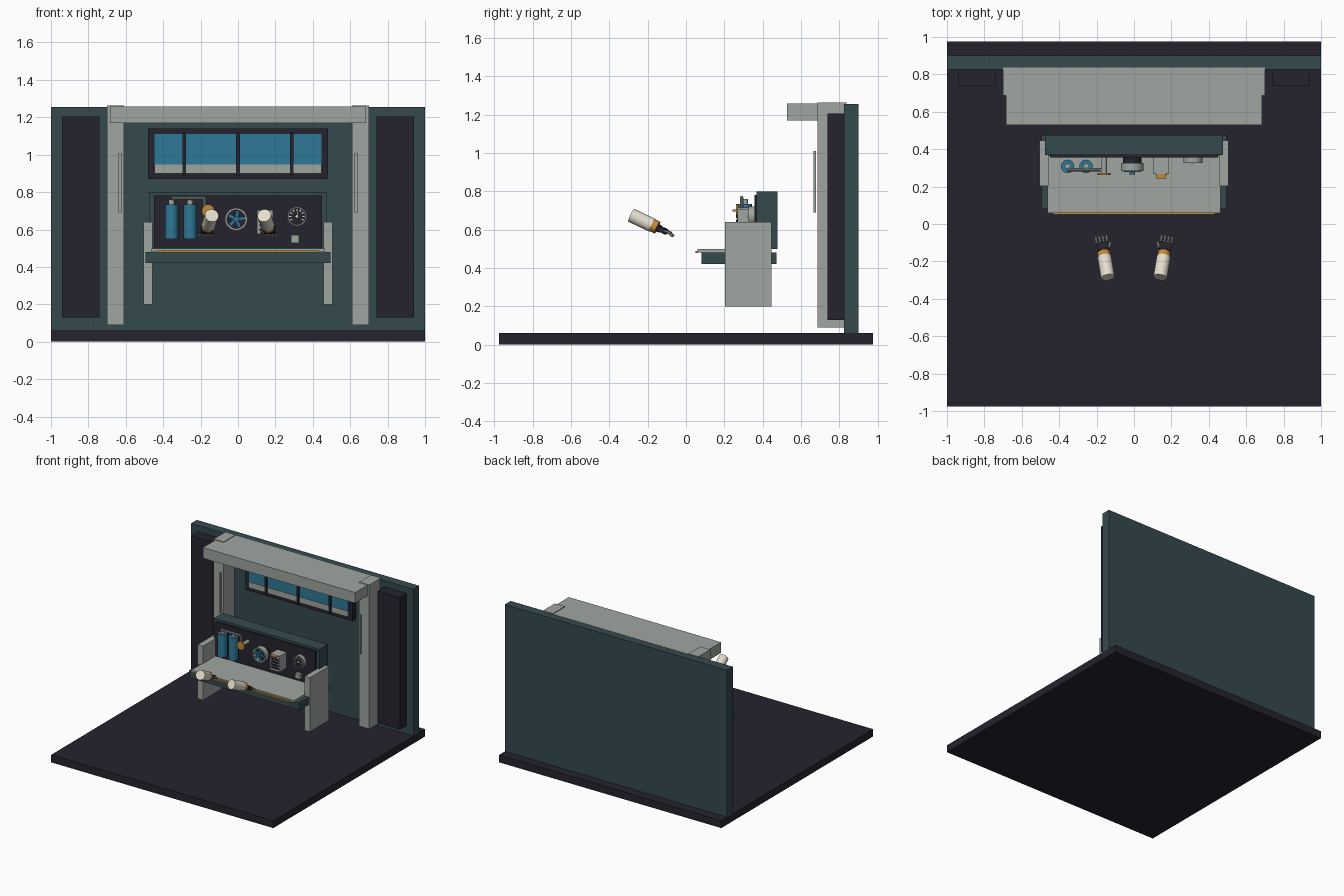
import bpy, bmesh, math
from mathutils import Vector, Matrix

cube = bpy.data.objects.get("Cube")
if cube:
    bpy.data.objects.remove(cube, do_unlink=True)


def material(name, r, g, b):
    m = bpy.data.materials.new(name)
    m.use_nodes = True
    m.diffuse_color = (r, g, b, 1)
    bsdf = next(n for n in m.node_tree.nodes if n.type == 'BSDF_PRINCIPLED')
    bsdf.inputs["Base Color"].default_value = (r, g, b, 1)
    return m


DARK = material("dark navy", 0.018, 0.017, 0.027)
TEAL = material("dark teal", 0.036, 0.068, 0.076)
GRAY = material("light gray", 0.35, 0.38, 0.355)
BLUE = material("blue", 0.028, 0.19, 0.31)
ORANGE = material("orange", 0.55, 0.25, 0.04)
CREAM = material("cream", 0.78, 0.73, 0.61)


def finish(bm, name, mat, smooth=False):
    mesh = bpy.data.meshes.new(name)
    bm.to_mesh(mesh)
    bm.free()
    mesh.materials.append(mat)
    ob = bpy.data.objects.new(name, mesh)
    bpy.context.collection.objects.link(ob)
    if smooth:
        bpy.ops.object.select_all(action='DESELECT')
        ob.select_set(True)
        bpy.context.view_layer.objects.active = ob
        bpy.ops.object.shade_smooth_by_angle(angle=math.radians(35))
    return ob


def box(name, x, y, z, mat, frame=None):
    """Box from three (low, high) ranges, optionally placed in a frame."""
    bm = bmesh.new()
    size = [b - a for a, b in (x, y, z)]
    mid = [(a + b) / 2 for a, b in (x, y, z)]
    mtx = Matrix.Translation(mid) @ Matrix.Diagonal(size + [1])
    bmesh.ops.create_cube(bm, size=1, matrix=(frame or Matrix()) @ mtx)
    return finish(bm, name, mat)


def rod(name, a, b, r, mat, sides=24):
    """Cylinder between two points."""
    a, b = Vector(a), Vector(b)
    mtx = Matrix.Translation((a + b) / 2) @ (b - a).to_track_quat('Z', 'Y').to_matrix().to_4x4()
    bm = bmesh.new()
    bmesh.ops.create_cone(bm, cap_ends=True, segments=sides, radius1=r, radius2=r,
                          depth=(b - a).length, matrix=mtx)
    return finish(bm, name, mat, sides > 6)


def tube_ring(name, x, z, y, outer, inner, mat, sides=32):
    """Flat-sided ring facing the front, spanning the y range."""
    bm = bmesh.new()
    profile = [(inner, y[0]), (outer, y[0]), (outer, y[1]), (inner, y[1])]
    loops = []
    for i in range(sides):
        a = math.tau * i / sides
        loops.append([bm.verts.new((x + r * math.cos(a), d, z + r * math.sin(a)))
                      for r, d in profile])
    for i in range(sides):
        p, q = loops[i], loops[(i + 1) % sides]
        for k in range(4):
            bm.faces.new((p[k], q[k], q[(k + 1) % 4], p[(k + 1) % 4]))
    bmesh.ops.recalc_face_normals(bm, faces=bm.faces)
    return finish(bm, name, mat, True)


def sym(s, lo, hi):
    return tuple(sorted((s * lo, s * hi)))


# Room shell
box("floor", (-1, 1), (-0.975, 0.975), (0, 0.06), DARK)
box("back_wall", (-1, 1), (0.825, 0.9), (0.06, 1.255), TEAL)
box("overhead_beam", (-0.685, 0.685), (0.528, 0.838), (1.17, 1.257), GRAY)
for s, side in ((-1, "right"), (1, "left")):
    box(side + "_wall_panel", sym(s, 0.74, 0.94), (0.738, 0.83), (0.13, 1.205), DARK)
    box(side + "_pillar", sym(s, 0.61, 0.7), (0.687, 0.838), (0.09, 1.262), GRAY)
    box(side + "_pillar_strip", sym(s, 0.622, 0.638), (0.665, 0.677), (0.69, 1.01), GRAY)

# Window
box("window_frame", (-0.482, 0.482), (0.785, 0.83), (0.87, 1.14), DARK)
box("window_glass", (-0.447, 0.447), (0.778, 0.786), (0.9, 1.11), BLUE)
box("window_lower_band", (-0.447, 0.447), (0.774, 0.78), (0.9, 0.947), GRAY)
for i in (-1, 0, 1):
    box("window_mullion", (i * 0.288 - 0.01, i * 0.288 + 0.01), (0.766, 0.79),
        (0.89, 1.12), DARK)

# Workbench
box("bench_shelf", (-0.495, 0.495), (0.08, 0.472), (0.42, 0.48), TEAL)
box("bench_top", (-0.463, 0.463), (0.06, 0.365), (0.48, 0.498), GRAY)
box("bench_edge_strip", (-0.433, 0.433), (0.05, 0.061), (0.477, 0.488), ORANGE)
box("console_back", (-0.475, 0.475), (0.368, 0.477), (0.498, 0.8), TEAL)
box("console_face", (-0.45, 0.45), (0.356, 0.37), (0.505, 0.782), DARK)
for s, side in ((-1, "right"), (1, "left")):
    box(side + "_bench_support", sym(s, 0.457, 0.505), (0.203, 0.447), (0.2, 0.64), GRAY)

# Twin tanks with necks and a connecting pipe
for x in (-0.355, -0.256):
    rod("tank", (x, 0.308, 0.55), (x, 0.308, 0.735), 0.036, BLUE, 20)
    rod("tank_neck", (x, 0.308, 0.735), (x, 0.308, 0.76), 0.016, GRAY, 12)
path = [(-0.355, 0.29, 0.768), (-0.178, 0.29, 0.768), (-0.178, 0.29, 0.7)]
for a, b in zip(path, path[1:]):
    rod("tank_pipe", a, b, 0.009, GRAY, 10)

# Valve
rod("valve_body", (-0.16, 0.356, 0.7), (-0.16, 0.27, 0.7), 0.015, GRAY, 12)
rod("valve_wheel", (-0.16, 0.272, 0.7), (-0.16, 0.261, 0.7), 0.034, ORANGE, 20)

# Fan: rim, backing, blue blades and hub
FX, FZ = -0.01, 0.655
tube_ring("fan_rim", FX, FZ, (0.283, 0.325), 0.06, 0.049, GRAY)
rod("fan_backing", (FX, 0.36, FZ), (FX, 0.315, FZ), 0.05, DARK)
rod("fan_hub", (FX, 0.32, FZ), (FX, 0.265, FZ), 0.015, BLUE, 16)
for i in range(5):
    turn = Matrix.Translation((FX, 0.285, FZ)) @ Matrix.Rotation(
        math.tau * i / 5 + 0.2, 4, 'Y')
    box("fan_blade", (-0.009, 0.009), (-0.006, 0.006), (0, 0.047), BLUE, turn)

# Keypad
box("keypad", (0.102, 0.187), (0.268, 0.357), (0.575, 0.705), GRAY)
box("keypad_visor", (0.118, 0.172), (0.242, 0.27), (0.695, 0.704), ORANGE)
for row in range(4):
    for col in (-1, 0, 1):
        x, z = 0.145 + col * 0.023, 0.6 + row * 0.023
        box("keypad_button", (x - 0.008, x + 0.008), (0.262, 0.27),
            (z - 0.007, z + 0.007), DARK)

# Gauge with ticks and needle
GX, GZ = 0.315, 0.67
tube_ring("gauge_rim", GX, GZ, (0.325, 0.358), 0.051, 0.046, GRAY)
rod("gauge_face", (GX, 0.358, GZ), (GX, 0.33, GZ), 0.047, DARK)
rod("gauge_pin", (GX, 0.332, GZ), (GX, 0.322, GZ), 0.007, CREAM, 12)
for i in range(9):
    turn = Matrix.Translation((GX, 0.329, GZ)) @ Matrix.Rotation(
        math.radians(i * 30 - 120), 4, 'Y')
    box("gauge_tick", (-0.003, 0.003), (-0.003, 0.003), (0.03, 0.041), CREAM, turn)
needle = Matrix.Translation((GX, 0.327, GZ)) @ Matrix.Rotation(0.15, 4, 'Y')
box("gauge_needle", (-0.002, 0.002), (-0.002, 0.002), (0, 0.028), ORANGE, needle)
box("switch_block", (0.283, 0.326), (0.33, 0.358), (0.529, 0.57), GRAY)

# Floating mechanical hands: cuff, ring, palm and fingers
for s, side in ((-1, "right"), (1, "left")):
    start = Vector((s * 0.14, -0.285, 0.675))
    fwd = Vector((s * 0.035, 0.21, -0.1)).normalized()
    across = fwd.cross(Vector((0, 0, 1))).normalized()
    up = across.cross(fwd)
    frame = Matrix.Translation(start) @ Matrix((across, fwd, up)).transposed().to_4x4()

    def at(x, y, z):
        return frame @ Vector((x, y, z))

    rod(side + "_cuff", at(0, 0, 0), at(0, 0.123, 0), 0.037, CREAM)
    rod(side + "_cuff_ring", at(0, 0.12, 0), at(0, 0.152, 0), 0.034, ORANGE)
    rod(side + "_wrist", at(0, 0.15, 0), at(0, 0.17, 0), 0.02, DARK, 12)
    box(side + "_palm", (-0.032, 0.032), (0.16, 0.205), (-0.014, 0.014), DARK, frame)
    for i in range(4):
        x = (i - 1.5) * 0.019
        rod(side + "_finger", at(x, 0.2, 0.004), at(x, 0.226, 0.004), 0.007, GRAY, 8)
        rod(side + "_fingertip", at(x, 0.224, 0.003), at(x, 0.246, -0.006), 0.006, CREAM, 8)
    rod(side + "_thumb", at(-s * 0.03, 0.17, 0), at(-s * 0.045, 0.205, -0.006), 0.008, GRAY, 8)
